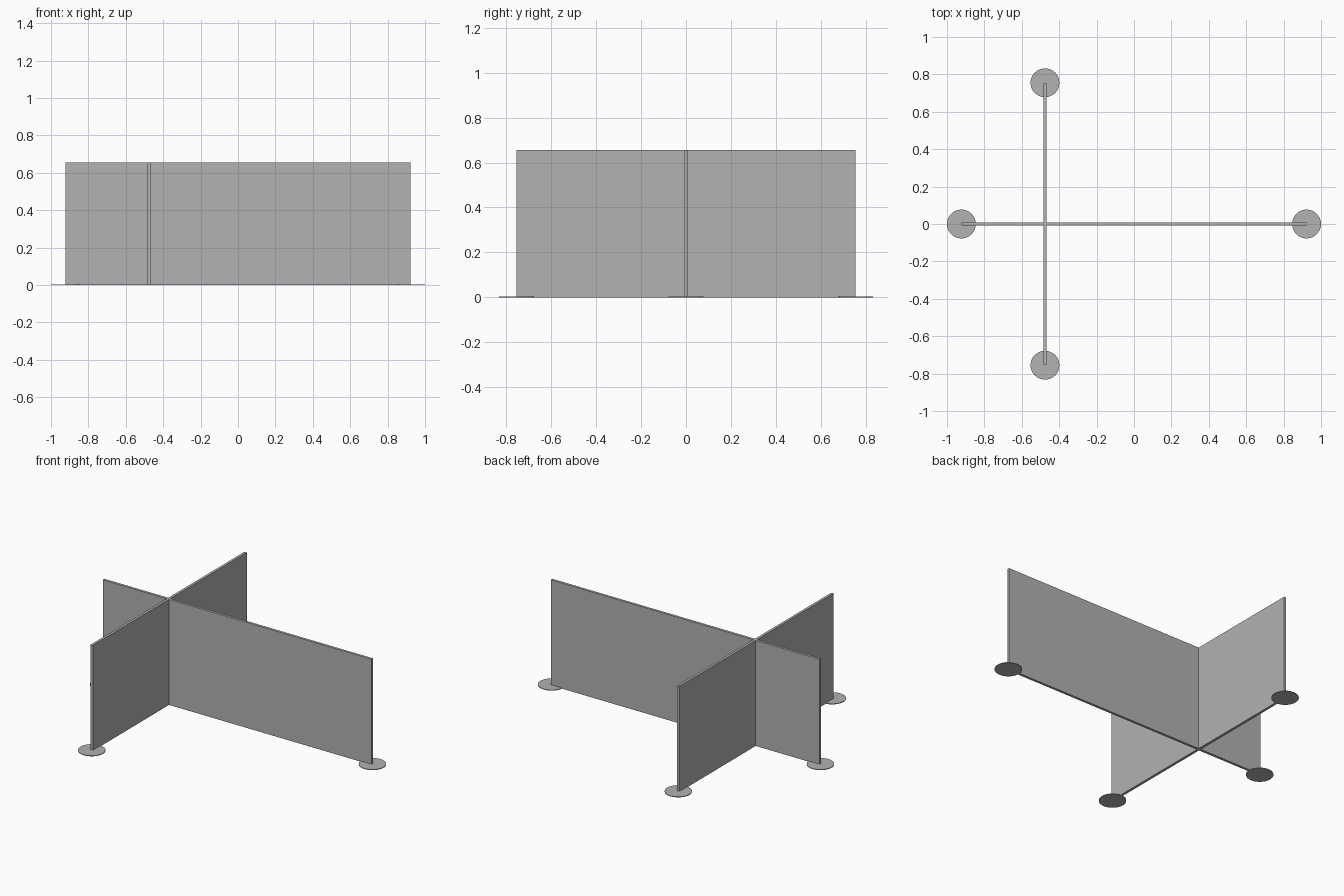
import bpy
import bmesh

cube = bpy.data.objects.get("Cube")
if cube:
    bpy.data.objects.remove(cube, do_unlink=True)

HEIGHT = 0.655
HALF = 0.008          # half the panel thickness
END_X, END_Y = 0.923, 0.755
CROSS_X = -0.476      # where the two panels meet
FOOT_R, FOOT_H = 0.077, 0.004

grey = bpy.data.materials.new("light grey")
grey.use_nodes = True
colour = (0.445, 0.445, 0.445, 1)
grey.diffuse_color = colour
grey.node_tree.nodes["Principled BSDF"].inputs["Base Color"].default_value = colour


def add_object(name, bm):
    bmesh.ops.recalc_face_normals(bm, faces=bm.faces)
    mesh = bpy.data.meshes.new(name)
    bm.to_mesh(mesh)
    bm.free()
    mesh.materials.append(grey)
    obj = bpy.data.objects.new(name, mesh)
    bpy.context.collection.objects.link(obj)
    return obj


# Crossed divider panels: one cross-shaped outline raised to full height
left, right = CROSS_X - HALF, CROSS_X + HALF
outline = [
    (-END_X, -HALF), (left, -HALF), (left, -END_Y), (right, -END_Y),
    (right, -HALF), (END_X, -HALF), (END_X, HALF), (right, HALF),
    (right, END_Y), (left, END_Y), (left, HALF), (-END_X, HALF),
]
bm = bmesh.new()
base = bm.faces.new([bm.verts.new((x, y, 0)) for x, y in outline])
raised = bmesh.ops.extrude_face_region(bm, geom=[base], use_keep_orig=True)
top = [v for v in raised["geom"] if isinstance(v, bmesh.types.BMVert)]
bmesh.ops.translate(bm, verts=top, vec=(0, 0, HEIGHT))
add_object("divider_panels", bm)

# Flat round feet under the four panel ends
feet = {
    "right_foot": (-END_X, 0), "left_foot": (END_X, 0),
    "front_foot": (CROSS_X, -END_Y), "back_foot": (CROSS_X, END_Y),
}
for name, (x, y) in feet.items():
    bm = bmesh.new()
    bmesh.ops.create_cone(bm, cap_ends=True, segments=48, radius1=FOOT_R,
                          radius2=FOOT_R, depth=FOOT_H)
    foot = add_object(name, bm)
    foot.location = (x, y, FOOT_H / 2)
    for face in foot.data.polygons:
        face.use_smooth = abs(face.normal.z) < 0.5
    for edge in foot.data.edges:
        a, b = (foot.data.vertices[i].co.z for i in edge.vertices)
        edge.use_edge_sharp = abs(a - b) < FOOT_H / 2
